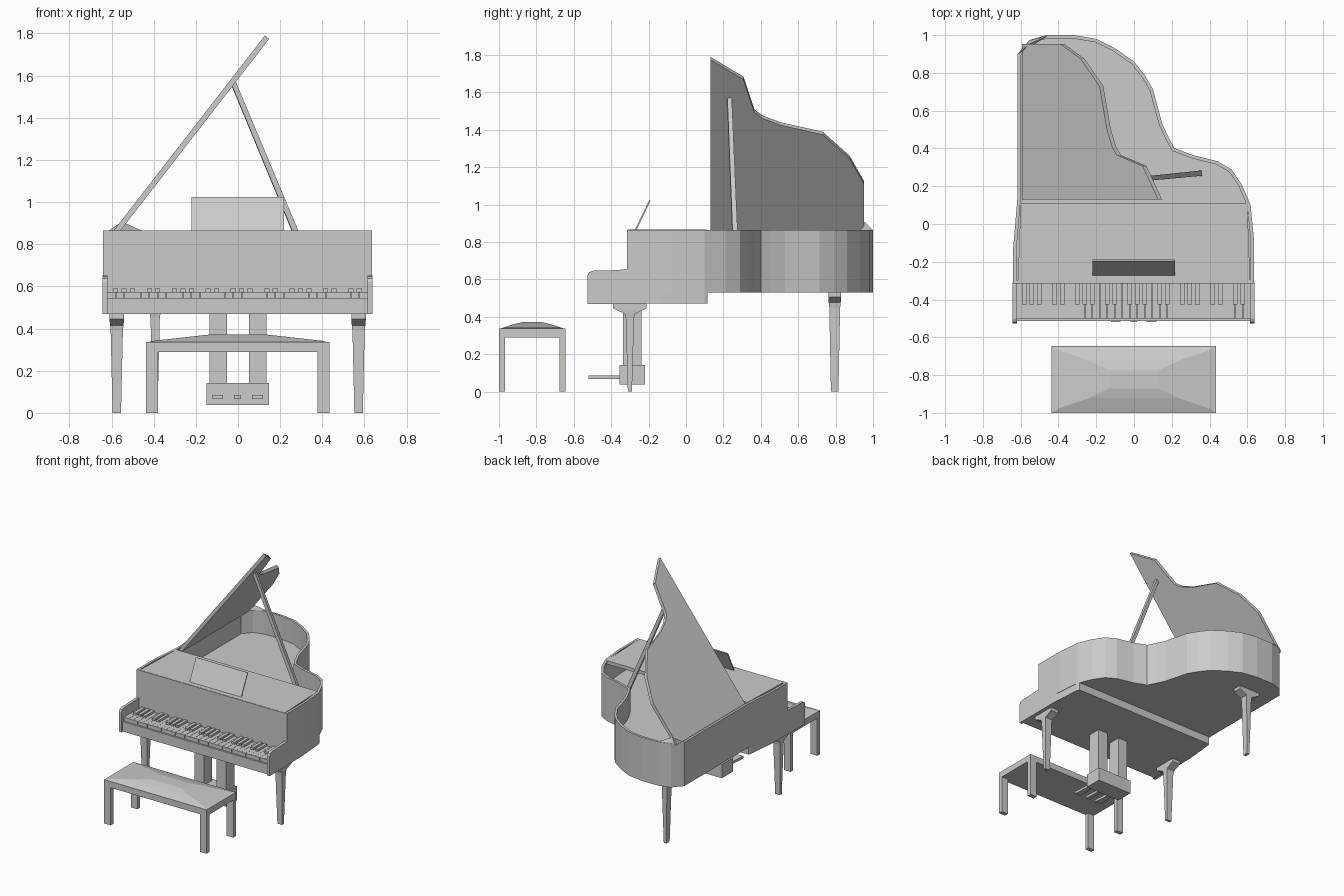
import bpy, bmesh, math
from mathutils import Vector, Matrix

if "Cube" in bpy.data.objects:
    bpy.data.objects.remove(bpy.data.objects["Cube"])


def finish(name, bm):
    bmesh.ops.recalc_face_normals(bm, faces=bm.faces)
    mesh = bpy.data.meshes.new(name)
    bm.to_mesh(mesh)
    bm.free()
    ob = bpy.data.objects.new(name, mesh)
    bpy.context.collection.objects.link(ob)
    return ob


def prism(name, pts, extrude):
    """Closed polygon of 3D points swept along a vector."""
    bm = bmesh.new()
    face = bm.faces.new([bm.verts.new(p) for p in pts])
    top = bmesh.ops.extrude_face_region(bm, geom=[face], use_keep_orig=True)["geom"]
    bmesh.ops.translate(bm, vec=extrude, verts=[v for v in top if isinstance(v, bmesh.types.BMVert)])
    return finish(name, bm)


def box(name, x0, x1, y0, y1, z0, z1):
    return prism(name, [(x0, y0, z0), (x1, y0, z0), (x1, y1, z0), (x0, y1, z0)], (0, 0, z1 - z0))


def loft(name, rings, matrix):
    """Stack of rectangles (height, half width, half depth)."""
    bm = bmesh.new()
    loops = [[bm.verts.new(matrix @ Vector((sx * hx, sy * hy, z)))
              for sx, sy in ((-1, -1), (1, -1), (1, 1), (-1, 1))] for z, hx, hy in rings]
    for a, b in zip(loops, loops[1:]):
        for i in range(4):
            j = (i + 1) % 4
            bm.faces.new((a[i], a[j], b[j], b[i]))
    bm.faces.new(loops[0])
    bm.faces.new(loops[-1])
    return finish(name, bm)


# Curved case: solid outline with a sunken soundboard inside a thin rim
outline = [(-.64, -.315), (.635, -.315), (.635, -.08), (.617, .1), (.57, .21), (.516, .29),
           (.44, .333), (.31, .365), (.214, .402), (.185, .455), (.15, .53), (.124, .624),
           (.1, .714), (.055, .79), (0, .86), (-.1, .93), (-.2, .98), (-.32, 1), (-.463, 1),
           (-.553, .974), (-.617, .9), (-.617, .14), (-.64, -.13)]
case = prism("case", [(x, y, .53) for x, y in outline], (0, 0, .335))
bm = bmesh.new()
bm.from_mesh(case.data)
top = max(bm.faces, key=lambda f: f.calc_center_median().z)
bmesh.ops.inset_region(bm, faces=[top], thickness=.018, use_even_offset=True)
walls = bmesh.ops.extrude_face_region(bm, geom=[top])["geom"]
floor_verts = [v for v in walls if isinstance(v, bmesh.types.BMVert)]
if top.is_valid:
    bmesh.ops.delete(bm, geom=[top], context="FACES_ONLY")
for v in floor_verts:
    v.co.z = .688
bm.normal_update()
bm.to_mesh(case.data)
bm.free()

# Folded front section of the lid
prism("front_lid", [(-.615, -.31, .84), (.615, -.31, .84), (.6, .11, .84), (-.6, .11, .84)], (0, 0, .026))

# Keybed, key slip and rounded cheeks
prism("keybed", [(-.64, -.505, .47), (.635, -.505, .47), (.635, -.13, .47), (.617, .1, .47),
                 (.61, .115, .47), (-.61, .115, .47), (-.617, .1, .47), (-.64, -.13, .47)], (0, 0, .065))
box("key_slip", -.62, .615, -.513, -.5, .47, .546)
for side, x in (("left", -.642), ("right", .615)):
    prism(side + "_cheek", [(x, y, z) for y, z in ((-.527, .468), (-.527, .62), (-.518, .638), (-.5, .646),
          (-.4, .648), (-.345, .652), (-.31, .652), (-.31, .468))], (.022, 0, 0))

# Keyboard
count = 31
w = 1.235 / count
for i in range(count):
    x = -.62 + i * w
    box("white_key", x + .0008, x + w - .0008, -.5, -.312, .53, .574)
    if i and i % 7 not in (0, 4):
        box("black_key", x - .012, x + .012, -.425, -.312, .57, .59)

# Raised lid, drawn by length along the slope and depth
tilt = math.radians(52.2)
along = Vector((math.cos(tilt), 0, math.sin(tilt)))
thick = Vector((math.sin(tilt), 0, -math.cos(tilt))) * .026
edge = [(.13, .862), (.13, 1.79), (.307, 1.684), (.366, 1.508), (.41, 1.476), (.505, 1.44),
        (.73, 1.39), (.874, 1.262), (.952, 1.125), (.952, .862)]
prism("lid", [Vector((-.59, y, .865)) + along * ((z - .865) / math.sin(tilt)) for y, z in edge], thick)

# Small raised corner at the tail behind the lid
bm = bmesh.new()
base = [bm.verts.new(p) for p in ((-.615, .9, .864), (-.553, .972, .864), (-.455, .998, .864), (-.56, .93, .864))]
apex = bm.verts.new((-.55, .955, .907))
bm.faces.new(base)
for i in range(4):
    bm.faces.new((base[i], base[(i + 1) % 4], apex))
finish("tail_corner", bm)

# Lid prop
foot, head = Vector((.345, .268, .685)), Vector((-.022, .232, 1.565))
axis = head - foot
turn = axis.to_track_quat("Z", "Y").to_matrix().to_4x4()
loft("lid_prop", [(0, .014, .014), (axis.length, .012, .012)], Matrix.Translation(foot) @ turn)

# Music desk
prism("music_desk", [(-.22, -.275, .862), (-.22, -.196, 1.025), (-.22, -.189, 1.022), (-.22, -.265, .862)],
      (.438, 0, 0))

# Tapered legs with a flared bracket on top
def leg(name, x, y, height, angle):
    rings = [(0, .02, .011), (height - .08, .029, .022), (height - .055, .032, .026),
             (height - .032, .034, .075), (height - .025, .034, .09), (height + .003, .034, .09)]
    loft(name, rings, Matrix.Translation((x, y, 0)) @ Matrix.Rotation(angle, 4, "Z"))


leg("front_leg_left", -.575, -.3, .47, 0)
leg("front_leg_right", .572, -.3, .47, 0)
leg("rear_leg", -.393, .795, .53, math.pi / 2)

# Pedal lyre
box("pedal_box", -.15, .147, -.355, -.22, .037, .142)
for side in (-1, 1):
    c = side * .094
    box("lyre_post", c - .041, c + .041, -.337, -.237, .14, .472)
for c, hw in ((-.096, .026), (-.002, .017), (.092, .026)):
    prism("pedal", [(c - hw, -.52, .067), (c + hw, -.52, .067), (c + hw * .6, -.35, .067),
                    (c - hw * .6, -.35, .067)], (0, 0, .019))

# Bench with domed cushion
box("bench_frame", -.436, .434, -1, -.645, .288, .336)
loft("bench_cushion", [(.334, .434, .177), (.342, .4, .155), (.36, .24, .1), (.372, .13, .048)],
     Matrix.Translation((-.001, -.8225, 0)))
for sx in (-1, 1):
    for y in (-.984, -.661):
        c = sx * .407 - .001
        box("bench_leg", c - .028, c + .028, y - .016, y + .016, 0, .29)
